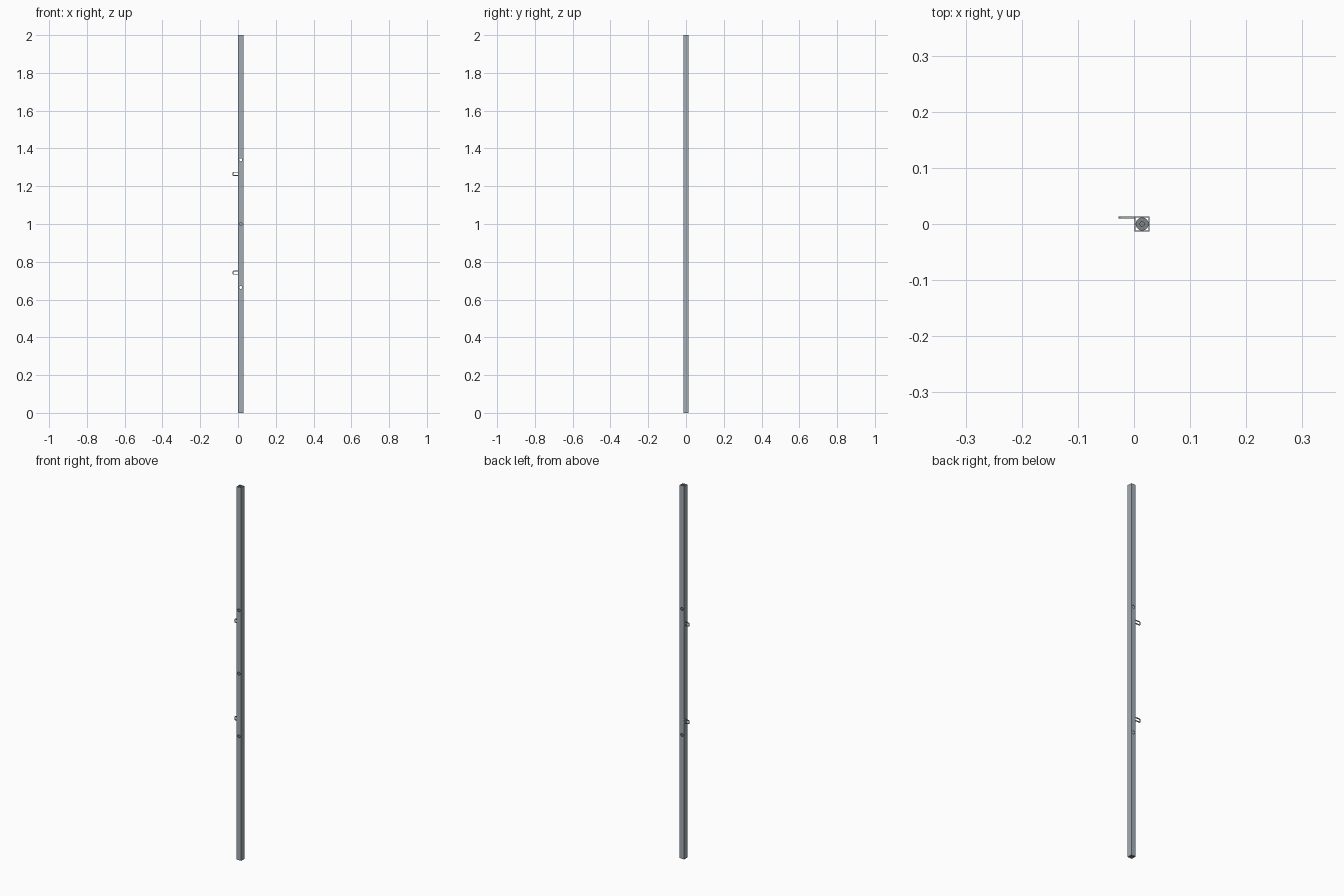
import bpy, bmesh, math
from mathutils import Matrix

if "Cube" in bpy.data.objects:
    bpy.data.objects.remove(bpy.data.objects["Cube"])

X0, X1, H = 0.001, 0.028, 2.0
CX, W, WALL = (X0 + X1) / 2, X1 - X0, 0.002


def material(name, color):
    mat = bpy.data.materials.new(name)
    mat.diffuse_color = (*color, 1)
    mat.use_nodes = True
    mat.node_tree.nodes["Principled BSDF"].inputs["Base Color"].default_value = mat.diffuse_color
    return mat


STEEL = material("blue_grey_steel", (0.37, 0.42, 0.47))
DARK = material("dark_steel", (0.2, 0.23, 0.25))


def make_object(name, bm, mat=STEEL):
    bmesh.ops.recalc_face_normals(bm, faces=bm.faces)
    mesh = bpy.data.meshes.new(name)
    bm.to_mesh(mesh)
    bm.free()
    mesh.materials.append(mat)
    obj = bpy.data.objects.new(name, mesh)
    bpy.context.collection.objects.link(obj)
    return obj


def cut_hole(obj, name, loc, depth):
    bm = bmesh.new()
    bmesh.ops.create_cone(bm, cap_ends=True, segments=32, radius1=0.008,
                          radius2=0.008, depth=depth,
                          matrix=Matrix.Translation(loc) @ Matrix.Rotation(math.pi / 2, 4, 'X'))
    cutter = make_object(name, bm)
    mod = obj.modifiers.new("hole", 'BOOLEAN')
    mod.operation, mod.object, mod.solver = 'DIFFERENCE', cutter, 'EXACT'
    cutter.hide_render = True
    cutter.hide_set(True)


# Hollow square tube with open ends
bm = bmesh.new()
rings = []
for half in (W / 2, W / 2 - WALL):
    for z in (0, H):
        rings.append([bm.verts.new((CX + sx * half, sy * half, z))
                      for sx, sy in ((-1, -1), (1, -1), (1, 1), (-1, 1))])
for a, b in ((0, 1), (2, 3), (0, 2), (1, 3)):
    for i in range(4):
        j = (i + 1) % 4
        bm.faces.new((rings[a][i], rings[a][j], rings[b][j], rings[b][i]))
tube = make_object("square_tube", bm)

# Two through holes and one hole in the front wall only
for z in (0.664, 1.34):
    cut_hole(tube, "through_hole_cutter", (CX, 0, z), 0.06)
cut_hole(tube, "front_hole_cutter", (CX, -W / 2, 1.0), 0.012)


# Round stepped plugs inside both tube ends
def end_plug(name, z, sign):
    profile = [(0, 0.004), (0.004, 0.004), (0.004, 0.001), (0.008, 0.001),
               (0.008, 0.003), (0.0115, 0.003), (0.0115, 0.02), (0, 0.02)]
    bm = bmesh.new()
    verts = [bm.verts.new((CX + r, 0, z + sign * d)) for r, d in profile]
    edges = [bm.edges.new(p) for p in zip(verts, verts[1:])]
    bmesh.ops.spin(bm, geom=verts + edges, cent=(CX, 0, 0), axis=(0, 0, 1),
                   angle=math.tau, steps=32)
    bmesh.ops.remove_doubles(bm, verts=bm.verts, dist=1e-5)
    obj = make_object(name, bm, DARK)
    for p in obj.data.polygons:
        p.use_smooth = True
    obj.data.set_sharp_from_angle(angle=math.radians(30))


end_plug("bottom_plug", 0, 1)
end_plug("top_plug", H, -1)


# Flat rectangular loops on the left side, flush with the back
def side_loop(name, z):
    left, right, h, c, t, thick = -0.028, X0 + 0.001, 0.0105, 0.003, 0.004, 0.004

    def outline(l, half, ch):
        return [(right, -half), (l + ch, -half), (l, -half + ch),
                (l, half - ch), (l + ch, half), (right, half)]

    bm = bmesh.new()
    outer, inner = ([bm.verts.new((x, W / 2 - thick, z + dz)) for x, dz in o]
                    for o in (outline(left, h, c), outline(left + t, h - t, 0.0015)))
    for i in range(5):
        bm.faces.new((outer[i], outer[i + 1], inner[i + 1], inner[i]))
    res = bmesh.ops.extrude_face_region(bm, geom=bm.faces[:])
    bmesh.ops.translate(bm, vec=(0, thick, 0),
                        verts=[v for v in res["geom"] if isinstance(v, bmesh.types.BMVert)])
    make_object(name, bm)


side_loop("lower_loop", 0.742)
side_loop("upper_loop", 1.265)
